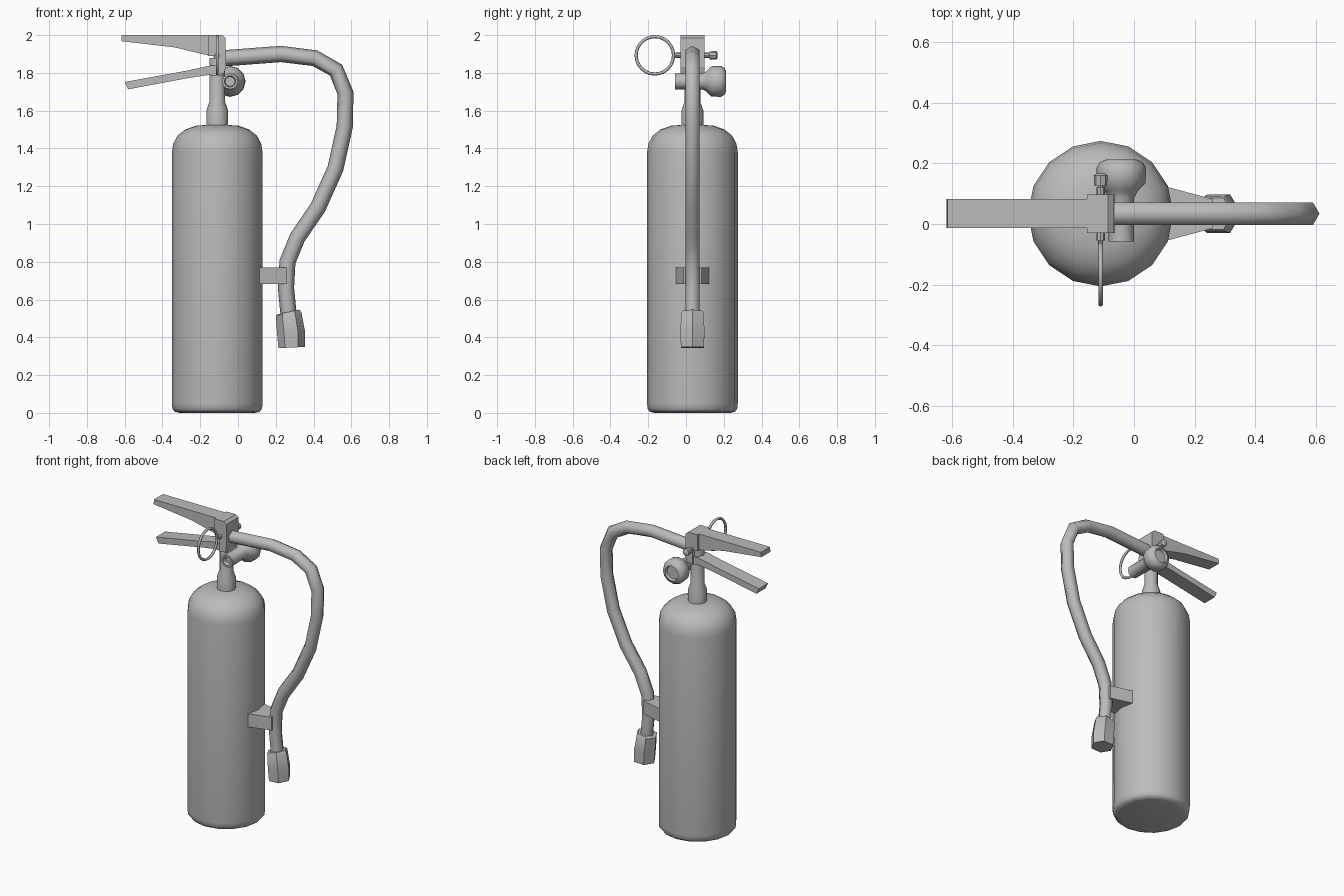
import bpy, bmesh
from math import cos, sin, pi, radians
from mathutils import Vector

cube = bpy.data.objects.get("Cube")
if cube:
    bpy.data.objects.remove(cube, do_unlink=True)

grey = bpy.data.materials.new("plain grey")
grey.use_nodes = True
tone = (0.5, 0.5, 0.5, 1)
grey.diffuse_color = tone
grey.node_tree.nodes["Principled BSDF"].inputs["Base Color"].default_value = tone

CX, CY = -0.11, 0.034   # axis of the tank


def finish(bm, name, angle=None):
    bmesh.ops.recalc_face_normals(bm, faces=bm.faces)
    mesh = bpy.data.meshes.new(name)
    bm.to_mesh(mesh)
    bm.free()
    ob = bpy.data.objects.new(name, mesh)
    bpy.context.collection.objects.link(ob)
    mesh.materials.append(grey)
    if angle:
        bpy.ops.object.select_all(action='DESELECT')
        ob.select_set(True)
        bpy.context.view_layer.objects.active = ob
        bpy.ops.object.shade_smooth_by_angle(angle=radians(angle))
    return ob


def skin(name, rings, angle):
    """Bridge equal rings of points and cap both ends."""
    bm = bmesh.new()
    loops = [[bm.verts.new(p) for p in ring] for ring in rings]
    n = len(loops[0])
    for a, b in zip(loops, loops[1:]):
        for i in range(n):
            j = (i + 1) % n
            bm.faces.new((a[i], a[j], b[j], b[i]))
    bm.faces.new(loops[0])
    bm.faces.new(loops[-1])
    return finish(bm, name, angle)


def turned(name, profile, centre, axis, sides, angle=40):
    """Turn (radius, distance) pairs about the z or y axis."""
    rings = []
    for r, d in profile:
        ring = []
        for i in range(sides):
            u, v = r * cos(2 * pi * i / sides), r * sin(2 * pi * i / sides)
            ring.append(Vector(centre) + Vector((u, v, d) if axis == 'z' else (u, d, v)))
        rings.append(ring)
    return skin(name, rings, angle)


def tube(name, path, radii, sides=6, angle=65):
    """Sweep a polygon along a path in the xz plane."""
    pts = [Vector((x, CY, z)) for x, z in path]
    rings = []
    for i, p in enumerate(pts):
        t = (pts[min(i + 1, len(pts) - 1)] - pts[max(i - 1, 0)]).normalized()
        out = Vector((t.z, 0, -t.x))
        rings.append([p + radii[i] * (out * cos(k * 2 * pi / sides)
                      + Vector((0, sin(k * 2 * pi / sides), 0))) for k in range(sides)])
    return skin(name, rings, angle)


def prism(name, outline, low, high, axis='y'):
    """Extrude an outline along y (xz outline) or z (xy outline)."""
    place = (lambda a, b, d: (a, d, b)) if axis == 'y' else (lambda a, b, d: (a, b, d))
    return skin(name, [[place(a, b, d) for a, b in outline] for d in (low, high)], None)


# Tank and neck
turned("tank", [(0.2, 0), (0.225, 0.006), (0.237, 0.022), (0.24, 0.05), (0.24, 1.38),
                (0.233, 1.425), (0.21, 1.468), (0.17, 1.5), (0.115, 1.52), (0.05, 1.525)],
       (CX, CY, 0), 'z', 16, 50)
turned("neck", [(0.058, 1.51), (0.058, 1.6), (0.042, 1.645), (0.042, 1.88)],
       (CX, CY, 0), 'z', 12)

# Head and levers
prism("valve_head", [(-0.155, 2), (-0.085, 2), (-0.066, 1.985), (-0.063, 1.83),
                     (-0.075, 1.795), (-0.115, 1.79), (-0.115, 1.89), (-0.155, 1.89)],
      CY - 0.064, CY + 0.063)
prism("upper_lever", [(-0.615, 2), (-0.14, 2), (-0.14, 1.888), (-0.335, 1.935),
                      (-0.618, 1.968)], CY - 0.048, CY + 0.048)
prism("lower_lever", [(-0.6, 1.752), (-0.28, 1.81), (-0.15, 1.838), (-0.08, 1.838),
                      (-0.08, 1.785), (-0.16, 1.788), (-0.25, 1.775), (-0.582, 1.713)],
      CY - 0.048, CY + 0.048)

# Pressure gauge on its cross tube, recessed at both ends
turned("gauge", [(0.026, -0.03), (0.03, -0.058), (0.042, -0.058), (0.042, 0.085),
                 (0.055, 0.11), (0.08, 0.135), (0.082, 0.185), (0.07, 0.205),
                 (0.05, 0.213), (0.044, 0.196)], (-0.042, 0, 1.755), 'y', 12, 45)

# Safety pin with its end knob, collar and pull ring
turned("safety_pin", [(0.008, -0.07), (0.008, 0.125), (0.021, 0.125),
                      (0.023, 0.16), (0.015, 0.166)], (-0.11, 0, 1.893), 'y', 8)
for label, a, b in (("front", -0.055, -0.02), ("back", 0.08, 0.122)):
    turned(label + "_pin_collar", [(0.014, a), (0.014, b)], (-0.11, 0, 1.893), 'y', 8)
bpy.ops.mesh.primitive_torus_add(location=(-0.11, -0.165, 1.893), rotation=(0, pi / 2, 0),
                                 major_radius=0.099, minor_radius=0.0085,
                                 major_segments=24, minor_segments=6)
ring = bpy.context.object
ring.name = "pull_ring"
ring.data.materials.append(grey)
bpy.ops.object.shade_smooth_by_angle(angle=radians(65))

# Hose, nozzle and hose bracket
path = [(-0.08, 1.877), (0.227, 1.9), (0.407, 1.878), (0.519, 1.815), (0.569, 1.693),
        (0.565, 1.516), (0.516, 1.294), (0.423, 1.087), (0.315, 0.929), (0.262, 0.8),
        (0.254, 0.661), (0.268, 0.52)]
tube("hose", path, [0.043] * len(path))
tube("nozzle", [(0.266, 0.534), (0.268, 0.525), (0.28, 0.43), (0.284, 0.346)],
     [0.06, 0.068, 0.074, 0.07], 6, 40)
prism("hose_bracket", [(0.1, CY - 0.089), (0.115, CY - 0.087), (0.26, CY - 0.048),
                       (0.26, CY + 0.048), (0.115, CY + 0.087), (0.1, CY + 0.089)],
      0.682, 0.77, 'z')
